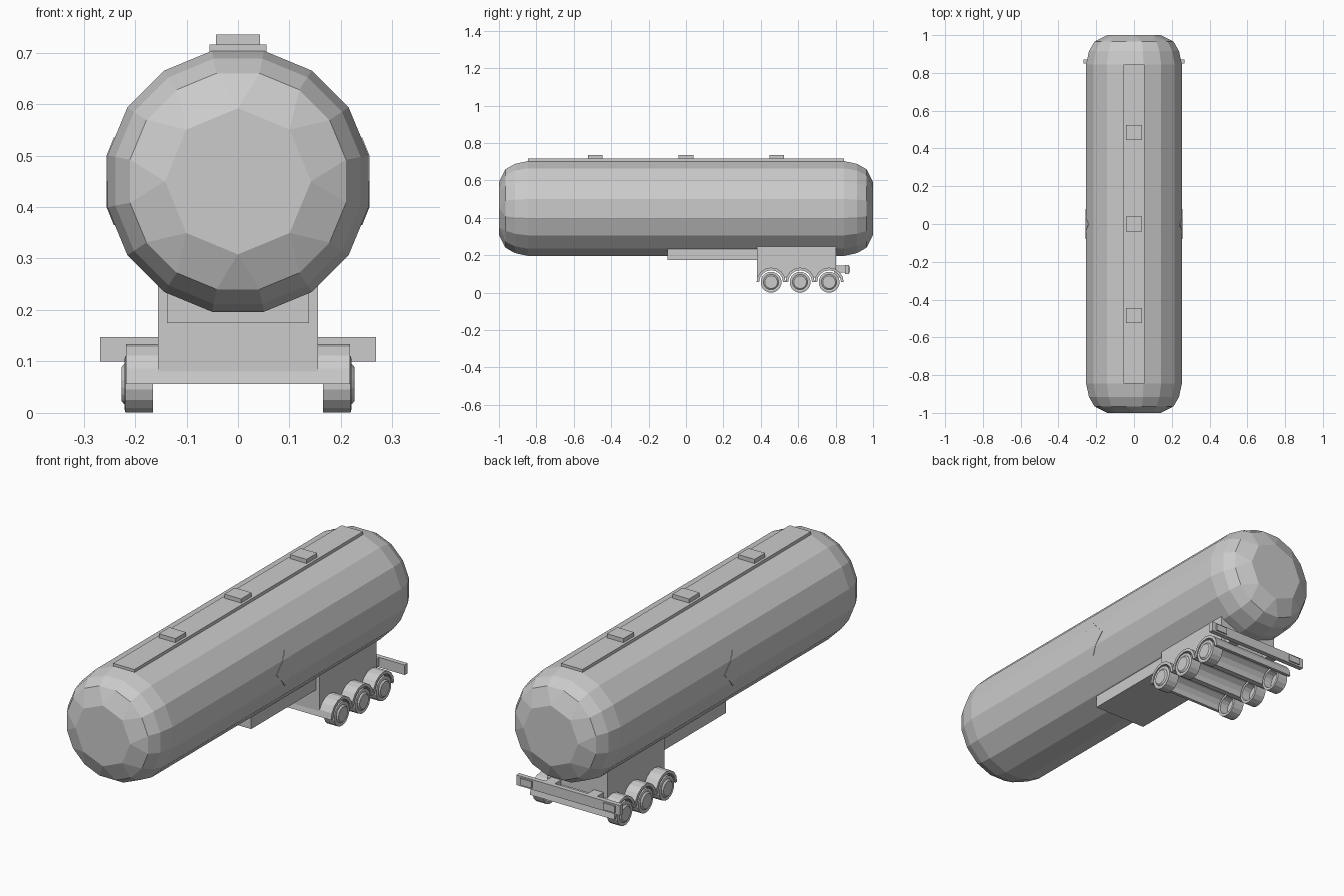
import bpy, bmesh, math

if "Cube" in bpy.data.objects:
    bpy.data.objects.remove(bpy.data.objects["Cube"])

AXLES = (0.455, 0.61, 0.765)
AXLE_Z = 0.056


def finish(name, bm):
    bmesh.ops.recalc_face_normals(bm, faces=bm.faces)
    me = bpy.data.meshes.new(name)
    bm.to_mesh(me)
    bm.free()
    ob = bpy.data.objects.new(name, me)
    bpy.context.collection.objects.link(ob)
    return ob


def box(name, x0, x1, y0, y1, z0, z1):
    bm = bmesh.new()
    bmesh.ops.create_cube(bm, size=1)
    for v in bm.verts:
        v.co = ((x0 + x1) / 2 + v.co.x * (x1 - x0),
                (y0 + y1) / 2 + v.co.y * (y1 - y0),
                (z0 + z1) / 2 + v.co.z * (z1 - z0))
    return finish(name, bm)


def extrude_x(name, profile, x0, x1):
    """Extrude a closed (y, z) profile from x0 to x1."""
    bm = bmesh.new()
    face = bm.faces.new([bm.verts.new((x0, y, z)) for y, z in profile])
    out = bmesh.ops.extrude_face_region(bm, geom=[face])
    moved = [g for g in out["geom"] if isinstance(g, bmesh.types.BMVert)]
    bmesh.ops.translate(bm, vec=(x1 - x0, 0, 0), verts=moved)
    return finish(name, bm)


def arc(cy, r, n=8):
    """Half circle over an axle, from front to rear."""
    return [(cy - r * math.cos(math.pi * i / n), AXLE_Z + r * math.sin(math.pi * i / n))
            for i in range(n + 1)]


# Tank: 16-sided barrel, domed ends stepping down to flat octagons
def tank():
    bm = bmesh.new()
    rings = []
    for y, r in ((-0.965, 0.214), (-0.915, 0.243), (-0.845, 0.2585),
                 (0.845, 0.2585), (0.915, 0.243), (0.965, 0.214)):
        rings.append([bm.verts.new((r * math.cos((k + 0.5) * math.pi / 8), y,
                                    0.45 + r * math.sin((k + 0.5) * math.pi / 8)))
                      for k in range(16)])
    for a, b in zip(rings, rings[1:]):
        for k in range(16):
            j = (k + 1) % 16
            bm.faces.new((a[k], a[j], b[j], b[k]))
    for y, ring in ((-1, rings[0]), (1, rings[-1])):
        cap = [bm.verts.new((0.142 * math.cos(k * math.pi / 4), y,
                             0.45 + 0.142 * math.sin(k * math.pi / 4))) for k in range(8)]
        bm.faces.new(cap)
        for k in range(8):
            a, b = ring[2 * k], ring[(2 * k + 1) % 16]
            n = (k + 1) % 8
            bm.faces.new((cap[k], a, b, cap[n]))
            bm.faces.new((cap[n], b, ring[(2 * k + 2) % 16]))
    return finish("tank", bm)


tank()

# Walkway and hatches on top
box("walkway", -0.055, 0.055, -0.845, 0.845, 0.695, 0.716)
for y in (-0.485, 0, 0.485):
    box("hatch", -0.043, 0.043, y - 0.039, y + 0.039, 0.71, 0.735)

# Chassis: front spine and rear frame with wheel arches
box("front_chassis", -0.138, 0.138, -0.1, 0.385, 0.175, 0.24)
frame = [(0.38, 0.08), (0.38, 0.247), (0.802, 0.247), (0.802, 0.08)]
frame += [(y, z) for c in reversed(AXLES) for y, z in reversed(arc(c, 0.066)) if z > 0.075]
extrude_x("rear_frame", frame, -0.155, 0.155)

# Fenders spanning the full width over each axle
for c in AXLES:
    extrude_x("fender", arc(c, 0.078) + arc(c, 0.064)[::-1], -0.218, 0.218)


# Wheels: turned profile of (x, radius) with raised hub and hollow back
def wheel(c, side, n=16):
    profile = ((0.226, 0.034), (0.222, 0.039), (0.219, 0.041), (0.221, 0.048), (0.219, 0.056),
               (0.165, 0.056), (0.165, 0.044), (0.205, 0.042))
    bm = bmesh.new()
    rings = [[bm.verts.new((side * x, c + r * math.cos(2 * math.pi * (k + 0.5) / n),
                            AXLE_Z + r * math.sin(2 * math.pi * (k + 0.5) / n)))
              for k in range(n)] for x, r in profile]
    for a, b in zip(rings, rings[1:]):
        for k in range(n):
            j = (k + 1) % n
            bm.faces.new((a[k], a[j], b[j], b[k]))
    bm.faces.new(rings[0])
    bm.faces.new(rings[-1])
    finish("wheel", bm)


# Warning diamond folded over the side facets
def placard(side):
    bm = bmesh.new()
    pts = [(0.2555, 0.08, 0), (0.2555, 0.033, 0.05), (0.2415, 0, 0.085),
           (0.2555, -0.033, 0.05), (0.2555, -0.08, 0), (0.2555, -0.033, -0.05),
           (0.2415, 0, -0.085), (0.2555, 0.033, -0.05)]
    v = [bm.verts.new((side * x, y, 0.45 + z)) for x, y, z in pts]
    for ids in ((0, 1, 3, 4, 5, 7), (1, 2, 3), (5, 6, 7)):
        bm.faces.new([v[i] for i in ids])
    out = bmesh.ops.extrude_face_region(bm, geom=bm.faces[:])
    moved = [g for g in out["geom"] if isinstance(g, bmesh.types.BMVert)]
    bmesh.ops.translate(bm, vec=(-side * 0.008, 0, 0), verts=moved)
    finish("placard", bm)


# Rear bumper
box("bumper", -0.268, 0.268, 0.85, 0.872, 0.1, 0.147)

# Parts repeated on both sides
for s in (-1, 1):
    for c in AXLES:
        wheel(c, s)
    placard(s)
    box("bumper_arm", s * 0.11 - 0.025, s * 0.11 + 0.025, 0.795, 0.855, 0.107, 0.146)
    box("tail_light", s * 0.215 - 0.03, s * 0.215 + 0.03, 0.87, 0.878, 0.108, 0.14)
